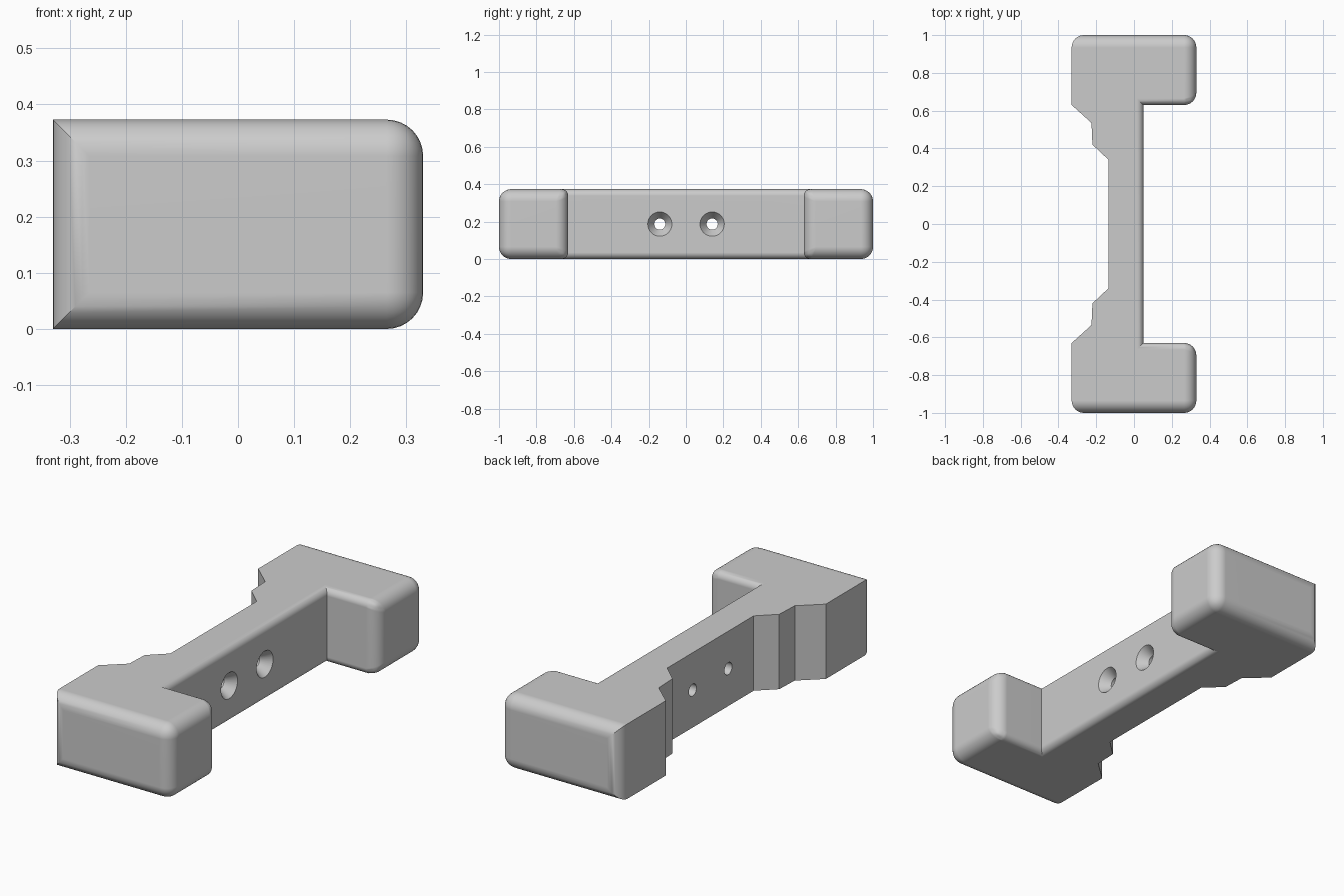
import bpy
import bmesh
import math
from mathutils import Vector

HEIGHT = 0.373
BIG, SMALL = 0.065, 0.035      # fillet radii: outer ends and inner recess

if "Cube" in bpy.data.objects:
    bpy.data.objects.remove(bpy.data.objects["Cube"], do_unlink=True)

grey = bpy.data.materials.new("plain grey")
grey.use_nodes = True
GREY = (0.6, 0.6, 0.6, 1)
grey.diffuse_color = GREY
grey.node_tree.nodes["Principled BSDF"].inputs["Base Color"].default_value = GREY


def make_object(name, bm):
    mesh = bpy.data.meshes.new(name)
    bm.to_mesh(mesh)
    bm.free()
    mesh.materials.append(grey)
    obj = bpy.data.objects.new(name, mesh)
    bpy.context.collection.objects.link(obj)
    return obj


# Bracket plan: one half outline, mirrored front to back
half = [(0.05, 0.63), (0.33, 0.63), (0.33, 1), (-0.33, 1),
        (-0.33, 0.63), (-0.225, 0.535), (-0.22, 0.42), (-0.135, 0.34)]
outline = half + [(x, -y) for x, y in reversed(half)]

bm = bmesh.new()
base = bm.faces.new([bm.verts.new((x, y, 0)) for x, y in outline])
top = bmesh.ops.extrude_face_region(bm, geom=[base])["geom"]
bmesh.ops.translate(bm, vec=(0, 0, HEIGHT),
                    verts=[v for v in top if isinstance(v, bmesh.types.BMVert)])
bmesh.ops.recalc_face_normals(bm, faces=bm.faces)


def fillet_radius(edge):
    """Pick the rounding of an edge from where it lies."""
    a, b = (v.co for v in edge.verts)
    mid = (a + b) / 2
    x, y = mid.x, abs(mid.y)
    if abs(a.z - b.z) > 0.1:                         # upright corners
        return BIG if x > 0.3 or y > 0.99 else 0
    if y > 0.99 or x > 0.3:                          # outer rims
        return BIG
    return SMALL if x > 0.04 else 0                  # recess rims


weight = bm.edges.layers.float.new("bevel_weight_edge")
for e in bm.edges:
    e[weight] = fillet_radius(e) / BIG
bracket = make_object("bracket", bm)

fillet = bracket.modifiers.new("fillet", "BEVEL")
fillet.limit_method = "WEIGHT"
fillet.width = BIG
fillet.segments = 8
fillet.use_clamp_overlap = False

# Two countersunk screw holes, cut with lathed plugs
plug = [(-0.3, 0), (-0.3, 0.03), (0, 0.03), (0.05, 0.065), (0.1, 0.1), (0.1, 0)]
cutters = []
for y in (-0.14, 0.14):
    bm = bmesh.new()
    centre = Vector((0, y, HEIGHT / 2))
    verts = [bm.verts.new(centre + Vector((x, 0, r))) for x, r in plug]
    edges = [bm.edges.new(pair) for pair in zip(verts, verts[1:])]
    bmesh.ops.spin(bm, geom=verts + edges, cent=centre, axis=(1, 0, 0),
                   angle=math.tau, steps=32)
    bmesh.ops.remove_doubles(bm, verts=bm.verts, dist=0.0005)
    bmesh.ops.recalc_face_normals(bm, faces=bm.faces)
    cutter = make_object("screw_hole_cutter", bm)
    cutter.hide_render = True
    cutters.append(cutter)
    cut = bracket.modifiers.new("screw hole", "BOOLEAN")
    cut.operation = "DIFFERENCE"
    cut.solver = "EXACT"
    cut.object = cutter

# Bake the shaping, then shade the fillets and holes smooth
bpy.ops.object.select_all(action="DESELECT")
bracket.select_set(True)
bpy.context.view_layer.objects.active = bracket
for name in [m.name for m in bracket.modifiers]:
    bpy.ops.object.modifier_apply(modifier=name)
for cutter in cutters:
    bpy.data.objects.remove(cutter, do_unlink=True)
bpy.ops.object.shade_smooth_by_angle(angle=math.radians(25))
normals = bracket.modifiers.new("even shading", "WEIGHTED_NORMAL")
normals.keep_sharp = True
